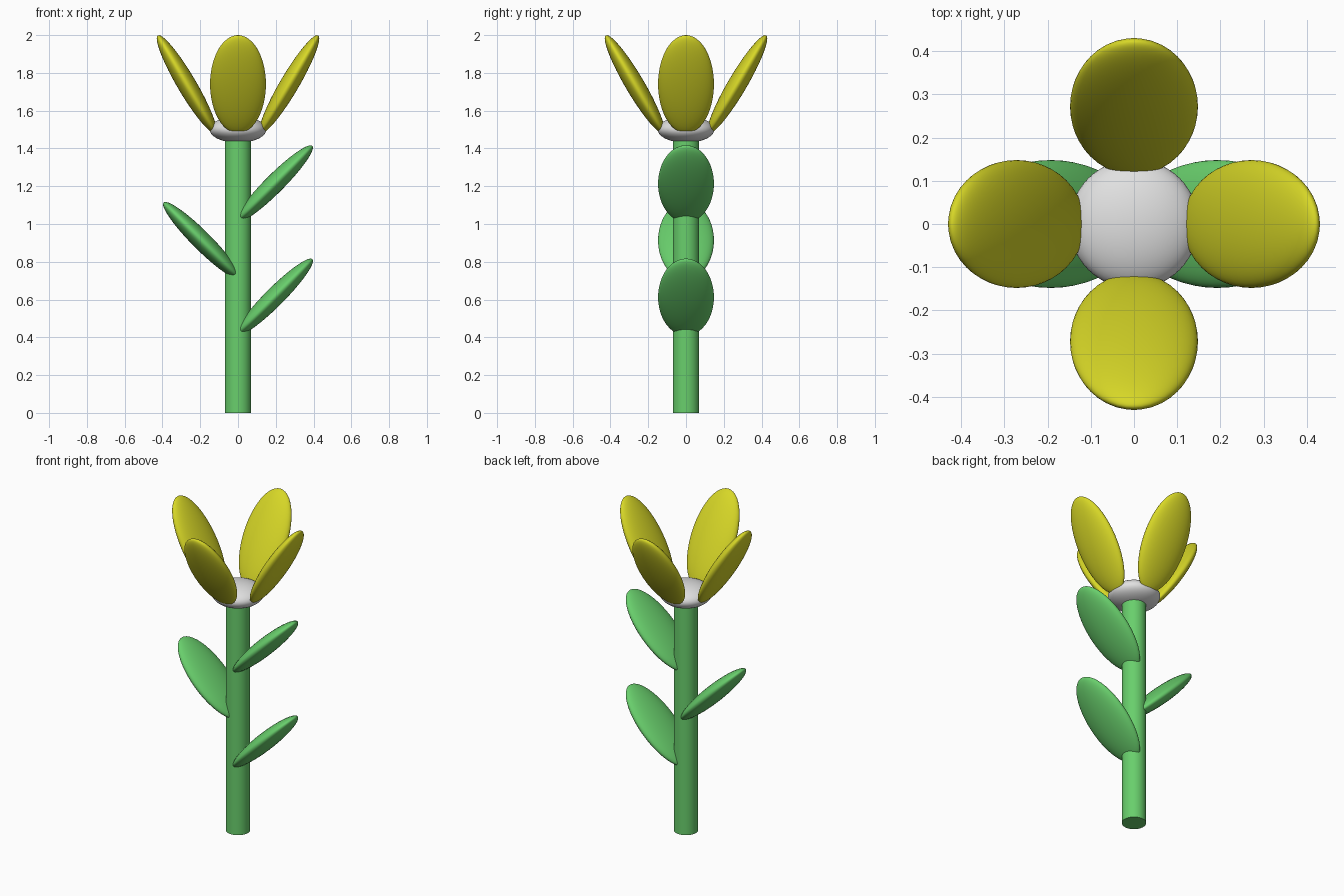
import bpy
import math

if "Cube" in bpy.data.objects:
    bpy.data.objects.remove(bpy.data.objects["Cube"])


def material(name, rgb):
    m = bpy.data.materials.new(name)
    m.diffuse_color = (*rgb, 1)
    m.use_nodes = True
    m.node_tree.nodes["Principled BSDF"].inputs["Base Color"].default_value = m.diffuse_color
    return m


GREEN = material("leaf green", (0.14, 0.62, 0.15))
YELLOW = material("petal yellow", (0.68, 0.68, 0.02))
WHITE = material("pale grey", (0.75, 0.75, 0.75))


def ellipsoid(name, radii, loc, mat, tilt=0.0, turn=0.0):
    """Ellipsoid tilted away from vertical, leaning towards angle turn."""
    bpy.ops.mesh.primitive_uv_sphere_add(segments=48, ring_count=24, radius=1, location=loc,
                                         rotation=(0, tilt, turn))
    ob = bpy.context.object
    ob.name = name
    ob.scale = radii
    ob.data.materials.append(mat)
    bpy.ops.object.shade_smooth()
    return ob


# Stem
bpy.ops.mesh.primitive_cylinder_add(vertices=48, radius=0.07, depth=1.5, location=(0, 0, 0.75))
stem = bpy.context.object
stem.name = "stem"
stem.data.materials.append(GREEN)
bpy.ops.object.shade_smooth_by_angle(angle=math.radians(40))

# Flower centre
ellipsoid("flower_centre", (0.15, 0.15, 0.07), (0, 0, 1.5), WHITE)

# Four petals leaning outwards
for i in range(4):
    a = i * math.pi / 2
    ellipsoid(f"petal_{i + 1}", (0.05, 0.148, 0.3),
              (0.272 * math.cos(a), 0.272 * math.sin(a), 1.74), YELLOW, math.radians(30.5), a)

# Leaves alternating right and left
for i, (side, z) in enumerate([(1, 0.613), (-1, 0.913), (1, 1.213)]):
    ellipsoid(f"leaf_{i + 1}", (0.05, 0.148, 0.284), (0.193 * side, 0, z), GREEN,
              math.radians(45) * side)
